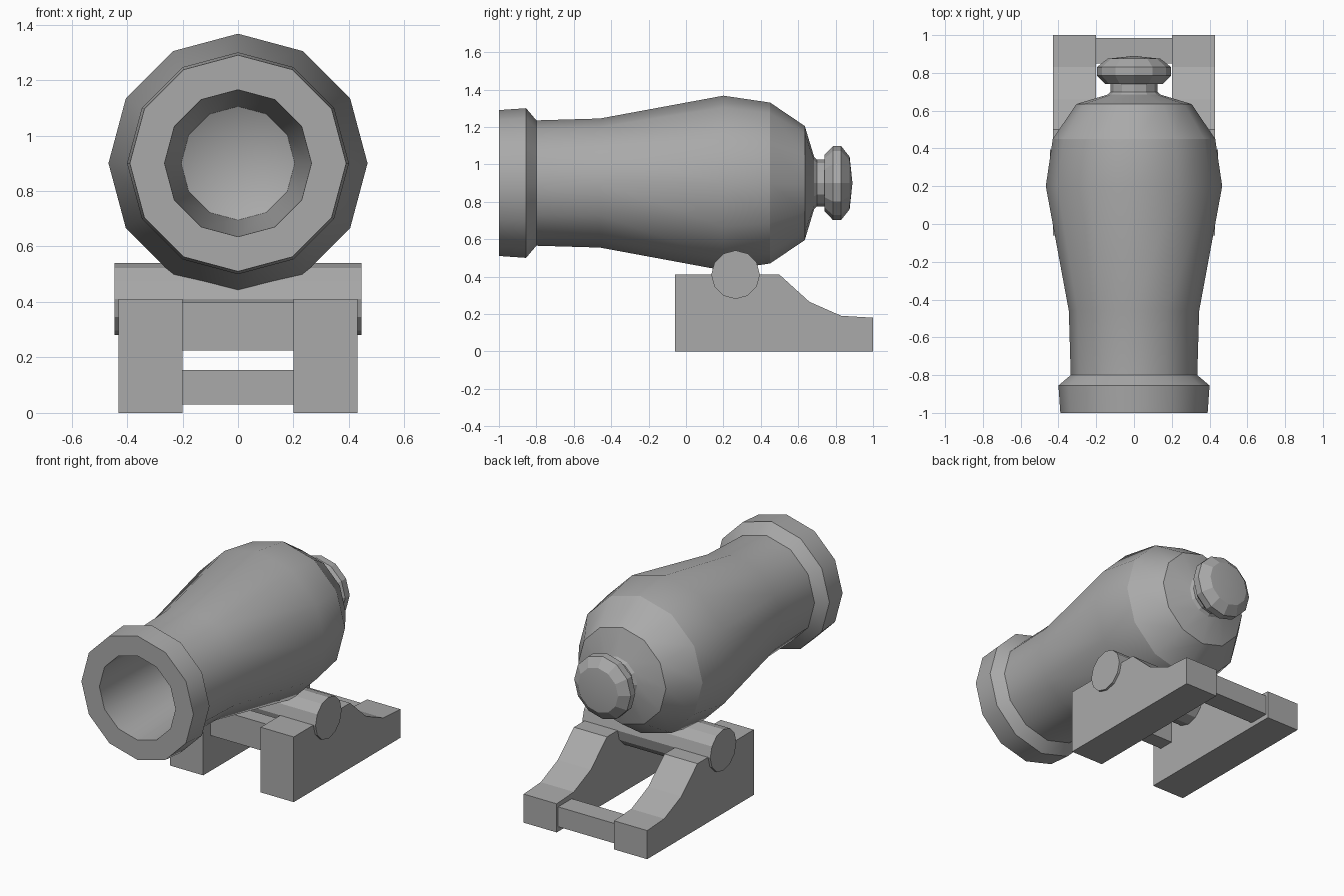
import bpy, bmesh, math
from mathutils import Vector

if "Cube" in bpy.data.objects:
    bpy.data.objects.remove(bpy.data.objects["Cube"], do_unlink=True)

SIDES = 12
AXIS_Z = 0.9          # height of the barrel's centre line

grey = bpy.data.materials.new("iron grey")
grey.use_nodes = True
COLOUR = (0.4, 0.4, 0.4, 1)
grey.diffuse_color = COLOUR
grey.node_tree.nodes["Principled BSDF"].inputs["Base Color"].default_value = COLOUR


def finish(bm, name):
    bmesh.ops.recalc_face_normals(bm, faces=bm.faces)
    mesh = bpy.data.meshes.new(name)
    bm.to_mesh(mesh)
    bm.free()
    mesh.materials.append(grey)
    obj = bpy.data.objects.new(name, mesh)
    bpy.context.collection.objects.link(obj)
    return obj


def revolve(bm, profile, height):
    """Turn (y, radius) points around a line along y; zero radius makes a pole."""
    rings = []
    for y, r in profile:
        if r == 0:
            rings.append([bm.verts.new((0, y, height))] * SIDES)
        else:
            angles = [math.tau * i / SIDES for i in range(SIDES)]
            rings.append([bm.verts.new((r * math.sin(a), y, height + r * math.cos(a)))
                          for a in angles])
    for a, b in zip(rings, rings[1:]):
        for i in range(SIDES):
            j = (i + 1) % SIDES
            corners = list(dict.fromkeys([a[i], a[j], b[j], b[i]]))
            bm.faces.new(corners)


def extrude_side(name, outline, x0, x1):
    """Solid made by pushing a (y, z) outline from x0 to x1."""
    bm = bmesh.new()
    face = bm.faces.new([bm.verts.new((x0, y, z)) for y, z in outline])
    out = bmesh.ops.extrude_face_region(bm, geom=[face])
    verts = [v for v in out["geom"] if isinstance(v, bmesh.types.BMVert)]
    bmesh.ops.translate(bm, verts=verts, vec=Vector((x1 - x0, 0, 0)))
    return finish(bm, name)


def rect(y0, y1, z0, z1):
    return [(y0, z0), (y1, z0), (y1, z1), (y0, z1)]


# Barrel: bore, muzzle ring, swelling body and breech
bore = [(0.3, 0), (0.2, 0.205), (-1, 0.265)]
body = [(-1, 0.39), (-0.855, 0.40), (-0.80, 0.335), (-0.46, 0.345),
        (0.2, 0.467), (0.45, 0.43), (0.635, 0.305), (0.685, 0.14), (0.70, 0.125)]
knob = [(0.74, 0.125), (0.74, 0.15), (0.785, 0.197), (0.83, 0.197),
        (0.875, 0.14), (0.89, 0)]
bm = bmesh.new()
revolve(bm, bore + body + knob, AXIS_Z)
bmesh.ops.recalc_face_normals(bm, faces=bm.faces)
for f in bm.faces:
    f.smooth = f.calc_center_median().y < 0.69 or f.normal.y > 0.9
for e in bm.edges:
    breech_ring = all(abs(v.co.y - 0.45) < 0.001 for v in e.verts)
    e.smooth = e.calc_face_angle(0) < math.radians(31) and not breech_ring
finish(bm, "barrel")

# Cross pin under the barrel
pin = [(0.265 + 0.13 * math.sin(math.tau * i / SIDES),
        0.41 + 0.13 * math.cos(math.tau * i / SIDES)) for i in range(SIDES)]
extrude_side("cross_pin", pin, -0.445, 0.445)

# Carriage cheeks with a sloping tail
cheek = [(-0.06, 0), (1, 0), (1, 0.18), (0.83, 0.19),
         (0.66, 0.265), (0.5, 0.41), (-0.06, 0.41)]
for side, sign in (("left", 1), ("right", -1)):
    extrude_side(side + "_cheek", cheek, sign * 0.2, sign * 0.43)

# Bars joining the cheeks
extrude_side("front_bar", rect(0.01, 0.11, 0.225, 0.4), -0.21, 0.21)
extrude_side("rear_bar", rect(0.85, 0.985, 0.03, 0.155), -0.21, 0.21)
